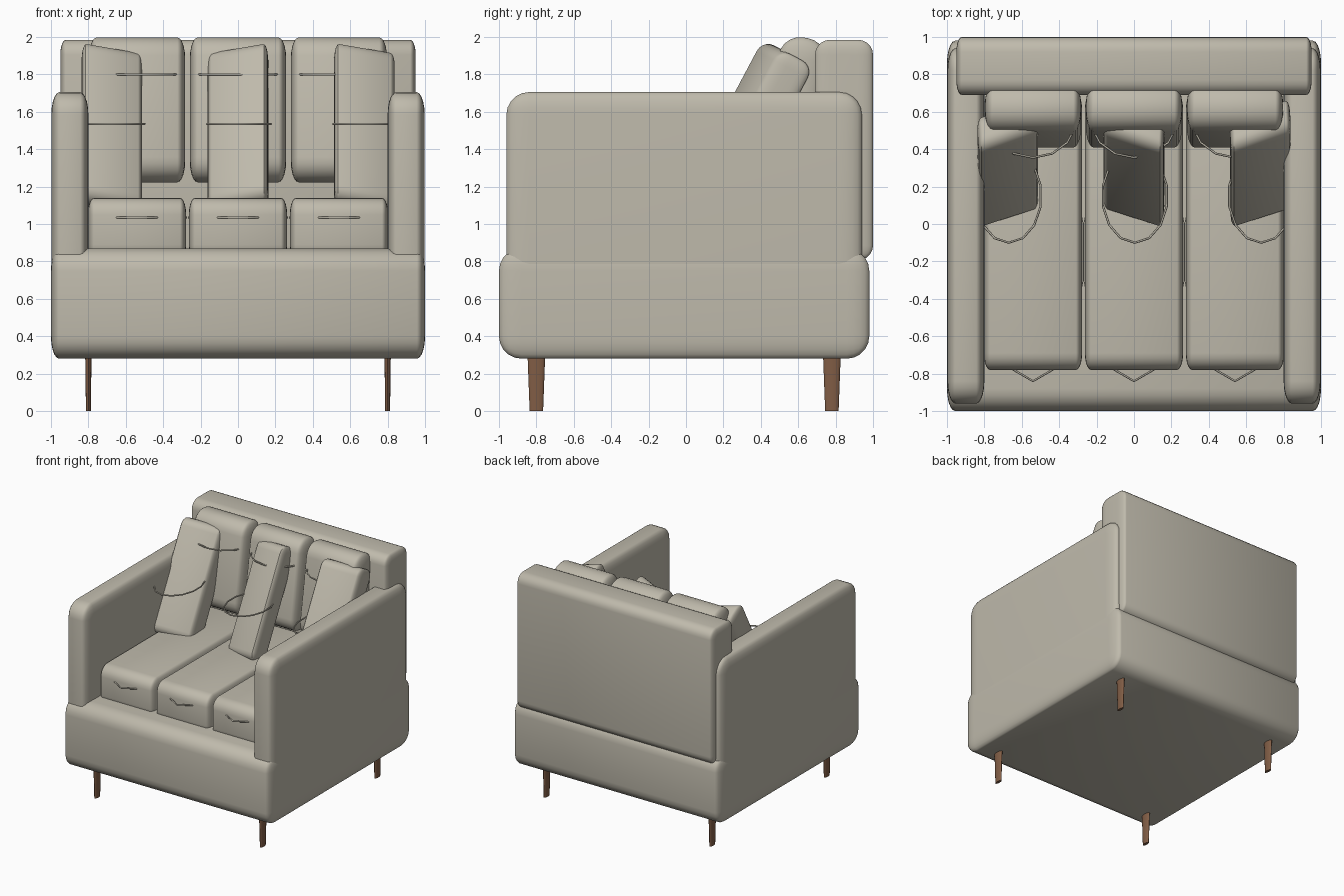
import bpy, bmesh, math
from mathutils import Matrix, Vector

if "Cube" in bpy.data.objects:
    bpy.data.objects.remove(bpy.data.objects["Cube"])

SQ = 0.36  # rounded parts are squashed along x by this factor

wood = bpy.data.materials.new("leg_wood")
wood.diffuse_color = (0.22, 0.11, 0.06, 1)
wood.use_nodes = True
wood.node_tree.nodes["Principled BSDF"].inputs["Base Color"].default_value = wood.diffuse_color
fabric = bpy.data.materials.new("fabric")
fabric.diffuse_color = (0.52, 0.49, 0.41, 1)
fabric.use_nodes = True
fabric.node_tree.nodes["Principled BSDF"].inputs["Base Color"].default_value = fabric.diffuse_color


def finish(bm, name, mat):
    me = bpy.data.meshes.new(name)
    bm.to_mesh(me)
    bm.free()
    me.materials.append(mat)
    ob = bpy.data.objects.new(name, me)
    bpy.context.collection.objects.link(ob)
    bpy.ops.object.select_all(action='DESELECT')
    bpy.context.view_layer.objects.active = ob
    ob.select_set(True)
    bpy.ops.object.shade_smooth_by_angle(angle=math.radians(35))
    return ob


def soft_box(name, center, size, r, tilt=0, turn=0, seg=5):
    """Bevelled box turned about its upright axis, tilted about x, then squashed in x."""
    bm = bmesh.new()
    bmesh.ops.create_cube(bm, size=1)
    bmesh.ops.scale(bm, vec=(size[0] / SQ, size[1], size[2]), verts=bm.verts)
    bmesh.ops.bevel(bm, geom=bm.edges[:], offset=r, segments=seg,
                    profile=0.5, affect='EDGES')
    m = (Matrix.Translation(center) @ Matrix.Diagonal((SQ, 1, 1, 1))
         @ Matrix.Rotation(math.radians(tilt), 4, 'X')
         @ Matrix.Rotation(math.radians(turn), 4, 'Z'))
    bmesh.ops.transform(bm, matrix=m, verts=bm.verts)
    return finish(bm, name, fabric)


def cord(name, center, rx, ry, n=14):
    """Thin flat-lying oval cord."""
    cu = bpy.data.curves.new(name, 'CURVE')
    cu.dimensions = '3D'
    cu.bevel_depth = 0.006
    cu.bevel_resolution = 1
    sp = cu.splines.new('POLY')
    sp.points.add(n - 1)
    for i, p in enumerate(sp.points):
        a = 2 * math.pi * (i + 0.5) / n + math.pi / n
        p.co = (center[0] + rx * math.sin(a), center[1] - ry * math.cos(a), center[2], 1)
    sp.use_cyclic_u = True
    cu.materials.append(fabric)
    ob = bpy.data.objects.new(name, cu)
    bpy.context.collection.objects.link(ob)


# Frame
soft_box("base", (0, -0.01, 0.575), (2.0, 1.98, 0.59), 0.12)
for s, side in ((-1, "left"), (1, "right")):
    soft_box(side + "_arm", (s * 0.899, -0.01, 1.0), (0.198, 1.90, 1.41), 0.12)
soft_box("backrest", (0, 0.845, 1.395), (1.90, 0.31, 1.18), 0.08)

# Cushions with cords
for i, side in enumerate(("left", "middle", "right")):
    x = (i - 1) * 0.54
    soft_box(side + "_seat_cushion", (x, -0.04, 0.97), (0.525, 1.48, 0.34), 0.09)
    cord(side + "_seat_cord", (x, -0.15, 1.035), 0.27, 0.69)
    soft_box(side + "_back_cushion", (x, 0.578, 1.61), (0.515, 0.255, 0.78), 0.115, tilt=-9)
    cord(side + "_back_cord", (x, 0.57, 1.80), 0.235, 0.215)
    px = (i - 1) * 0.675
    turn = -7.5 if i == 1 else 7.5
    soft_box(side + "_throw_pillow", (px, 0.324, 1.495), (0.325, 0.21, 0.95), 0.07,
             tilt=-28, turn=turn)
    cord(side + "_pillow_cord", (px + 0.005, 0.15, 1.535), 0.175, 0.25)

# Tapered legs
for sx, side in ((-1, "left"), (1, "right")):
    for y, end in ((-0.80, "front"), (0.78, "back")):
        bm = bmesh.new()
        bmesh.ops.create_cone(bm, cap_ends=True, segments=16, radius1=0.036,
                              radius2=0.048, depth=0.32)
        bmesh.ops.transform(bm, verts=bm.verts,
                            matrix=Matrix.Translation((sx * 0.80, y, 0.16))
                            @ Matrix.Diagonal((SQ, 1, 1, 1)))
        finish(bm, f"{end}_{side}_leg", wood)
